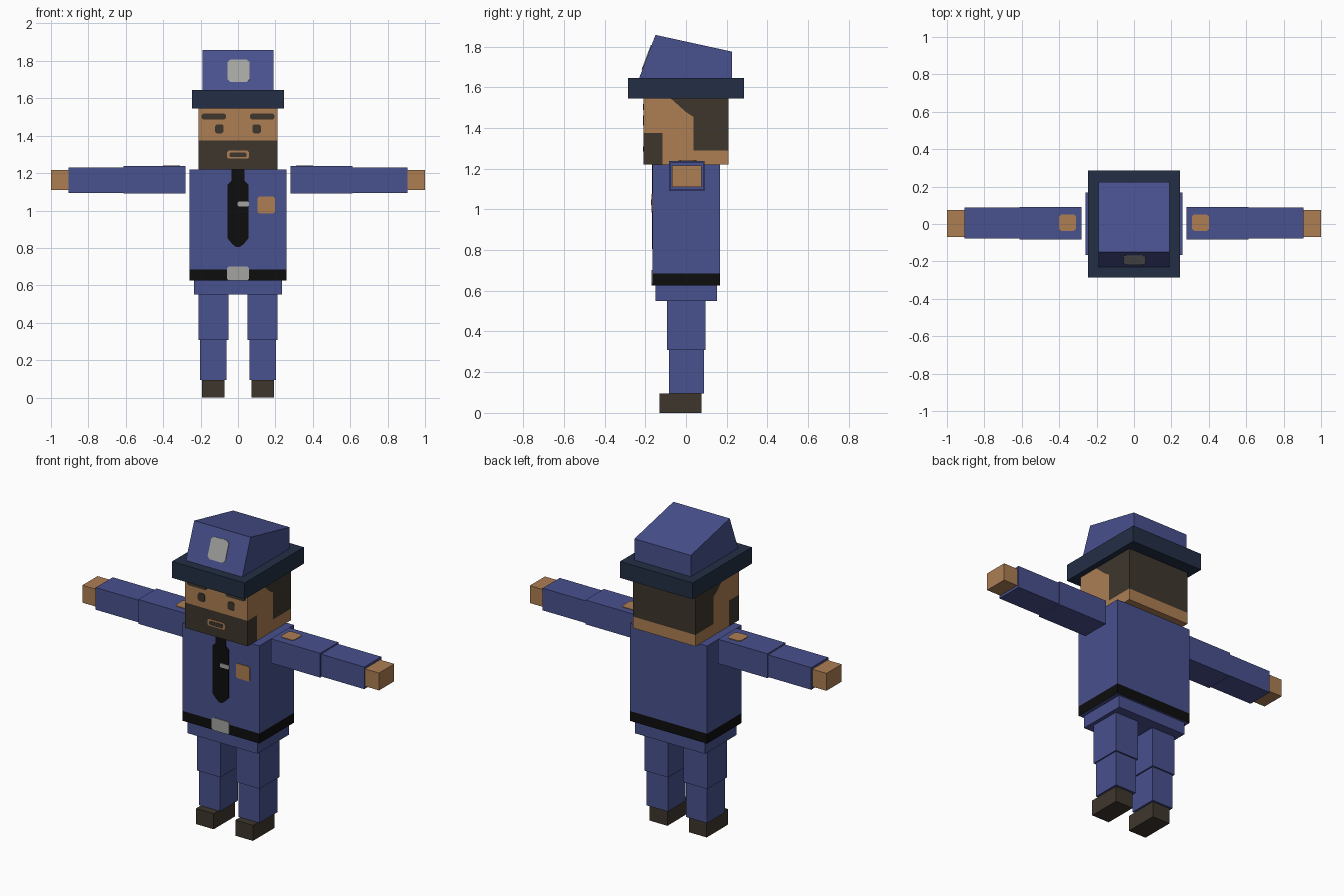
import bpy, bmesh
from mathutils import Vector

if "Cube" in bpy.data.objects:
    bpy.data.objects.remove(bpy.data.objects["Cube"])


def material(name, rgb):
    m = bpy.data.materials.new(name)
    lin = [(c / 255 / 12.92) if c <= 10 else ((c / 255 + 0.055) / 1.055) ** 2.4 for c in rgb]
    m.diffuse_color = (*lin, 1)
    m.use_nodes = True
    m.node_tree.nodes["Principled BSDF"].inputs["Base Color"].default_value = m.diffuse_color
    return m


BLUE = material("uniform_blue", (72, 81, 142))
SKIN = material("skin_tan", (173, 126, 84))
HAIR = material("dark_brown", (62, 54, 45))
NAVY = material("brim_navy", (35, 47, 69))
BLACK = material("black", (13, 13, 13))
GREY = material("metal_grey", (164, 164, 161))


def finish(name, bm, mats):
    bmesh.ops.recalc_face_normals(bm, faces=bm.faces)
    me = bpy.data.meshes.new(name)
    bm.to_mesh(me)
    bm.free()
    for m in mats:
        me.materials.append(m)
    ob = bpy.data.objects.new(name, me)
    bpy.context.collection.objects.link(ob)
    return ob


def box_mesh(x, y, z):
    bm = bmesh.new()
    bmesh.ops.create_cube(bm, size=1)
    for v in bm.verts:
        for i, (lo, hi) in enumerate((x, y, z)):
            v.co[i] = lo if v.co[i] < 0 else hi
    return bm


def box(name, x, y, z, mat):
    return finish(name, box_mesh(x, y, z), [mat])


def cut(bm, co, no):
    bmesh.ops.bisect_plane(bm, geom=bm.verts[:] + bm.edges[:] + bm.faces[:],
                           plane_co=co, plane_no=no)


def prism(name, pts, offset, mat):
    """Extrude a closed outline of 3D points along an offset."""
    bm = bmesh.new()
    face = bm.faces.new([bm.verts.new(p) for p in pts])
    ext = bmesh.ops.extrude_face_region(bm, geom=[face])
    bmesh.ops.translate(bm, vec=offset,
                        verts=[g for g in ext["geom"] if isinstance(g, bmesh.types.BMVert)])
    return finish(name, bm, [mat])


X, Y, Z = Vector((1, 0, 0)), Vector((0, 1, 0)), Vector((0, 0, 1))


def plate(name, outline, origin, u, v, mat, thick=0.004):
    o = Vector(origin)
    return prism(name, [o + u * a + v * b for a, b in outline], u.cross(v) * thick, mat)


def rounded(w, h, r):
    """Rectangle outline with clipped corners, centred on the origin."""
    w, h = w / 2, h / 2
    return [(-w + r, -h), (w - r, -h), (w, -h + r), (w, h - r),
            (w - r, h), (-w + r, h), (-w, h - r), (-w, -h + r)]


# Torso with the belt as a cut band
bm = box_mesh((-0.26, 0.26), (-0.165, 0.168), (0.625, 1.22))
cut(bm, (0, 0, 0.685), Z)
for f in bm.faces:
    f.normal_update()
    if f.calc_center_median().z < 0.685 and abs(f.normal.z) < 0.5:
        f.material_index = 1
finish("torso", bm, [BLUE, BLACK])
box("hips", (-0.235, 0.235), (-0.15, 0.153), (0.55, 0.625), BLUE)

# Head with beard and hair as cut areas
bm = box_mesh((-0.21, 0.21), (-0.208, 0.21), (1.22, 1.55))
hairline = [((-0.105, 1.545), (0.0, 1.478)), ((0.0, 1.478), (0.037, 1.445))]
slopes = []
for (y0, z0), (y1, z1) in hairline:
    slopes.append((Vector((0, y0, z0)), Vector((0, z0 - z1, y1 - y0))))
for co, no in slopes + [(Vector((0, 0, 1.375)), Z), (Vector((0, 0, 1.29)), Z),
                        (Vector((0, -0.115, 0)), Y), (Vector((0, 0.037, 0)), Y)]:
    cut(bm, co, no)
for f in bm.faces:
    c = f.calc_center_median()
    beard = c.z < 1.375 and c.y < -0.115
    back = c.z > 1.29 and c.y > 0.037
    temple = all((c - co).dot(no) > 0 for co, no in slopes)
    f.material_index = int(beard or back or temple)
finish("head", bm, [SKIN, HAIR])

# Hat
box("hat_brim", (-0.245, 0.245), (-0.285, 0.285), (1.545, 1.645), NAVY)
side = [(-0.23, 1.645), (-0.15, 1.857), (0.225, 1.775), (0.225, 1.645)]
prism("hat_crown", [Vector((-0.19, y, z)) for y, z in side], X * 0.38, BLUE)
slope = Vector((0, 0.08, 0.212)).normalized()
plate("hat_badge", rounded(0.118, 0.128, 0.015), (0.003, -0.1917, 1.7465), X, slope, GREY)

# Face details
F = -0.208
for s, tag in ((-1, "left"), (1, "right")):
    plate("eyebrow_" + tag, rounded(0.13, 0.03, 0.008), (s * 0.13, F, 1.503), X, Z, HAIR)
    plate("eye_" + tag, rounded(0.047, 0.05, 0.01), (s * 0.1, F, 1.436), X, Z, HAIR)
plate("mouth", rounded(0.118, 0.042, 0.008), (0, F, 1.299), X, Z, SKIN, 0.002)
plate("mouth_hair", rounded(0.092, 0.024, 0.005), (0, F, 1.297), X, Z, HAIR, 0.004)

# Tie, clip, chest patch and buckle
T = -0.165
half = [(0.035, 1.22), (0.035, 1.158), (0.055, 1.14), (0.055, 0.85), (0.03, 0.82), (0.01, 0.805)]
tie = half + [(-a, b) for a, b in reversed(half)]
plate("tie", tie[::-1], (0, T, 0), X, Z, BLACK, 0.003)
plate("tie_clip", rounded(0.06, 0.025, 0.004), (0.028, T, 1.035), X, Z, GREY, 0.006)
plate("chest_patch", rounded(0.092, 0.09, 0.008), (0.151, T, 1.03), X, Z, SKIN)
plate("belt_buckle", rounded(0.118, 0.077, 0.01), (0, T, 0.6635), X, Z, GREY)


# Limbs, one set for each side
def side_box(name, s, x, y, z, mat):
    box(name, tuple(sorted((s * x[0], s * x[1]))), y, z, mat)


for s, tag in ((-1, "left"), (1, "right")):
    side_box("upper_arm_" + tag, s, (0.28, 0.613), (-0.084, 0.092), (1.09, 1.238), BLUE)
    side_box("forearm_" + tag, s, (0.613, 0.905), (-0.077, 0.087), (1.095, 1.23), BLUE)
    side_box("hand_" + tag, s, (0.905, 1.0), (-0.07, 0.076), (1.11, 1.216), SKIN)
    plate("shoulder_patch_" + tag, rounded(0.09, 0.09, 0.012),
          (s * 0.355, 0.007, 1.238), X, Y, SKIN)
    side_box("thigh_" + tag, s, (0.052, 0.212), (-0.094, 0.097), (0.308, 0.55), BLUE)
    side_box("shin_" + tag, s, (0.061, 0.204), (-0.084, 0.088), (0.095, 0.308), BLUE)
    side_box("shoe_" + tag, s, (0.073, 0.192), (-0.13, 0.075), (0.0, 0.095), HAIR)
